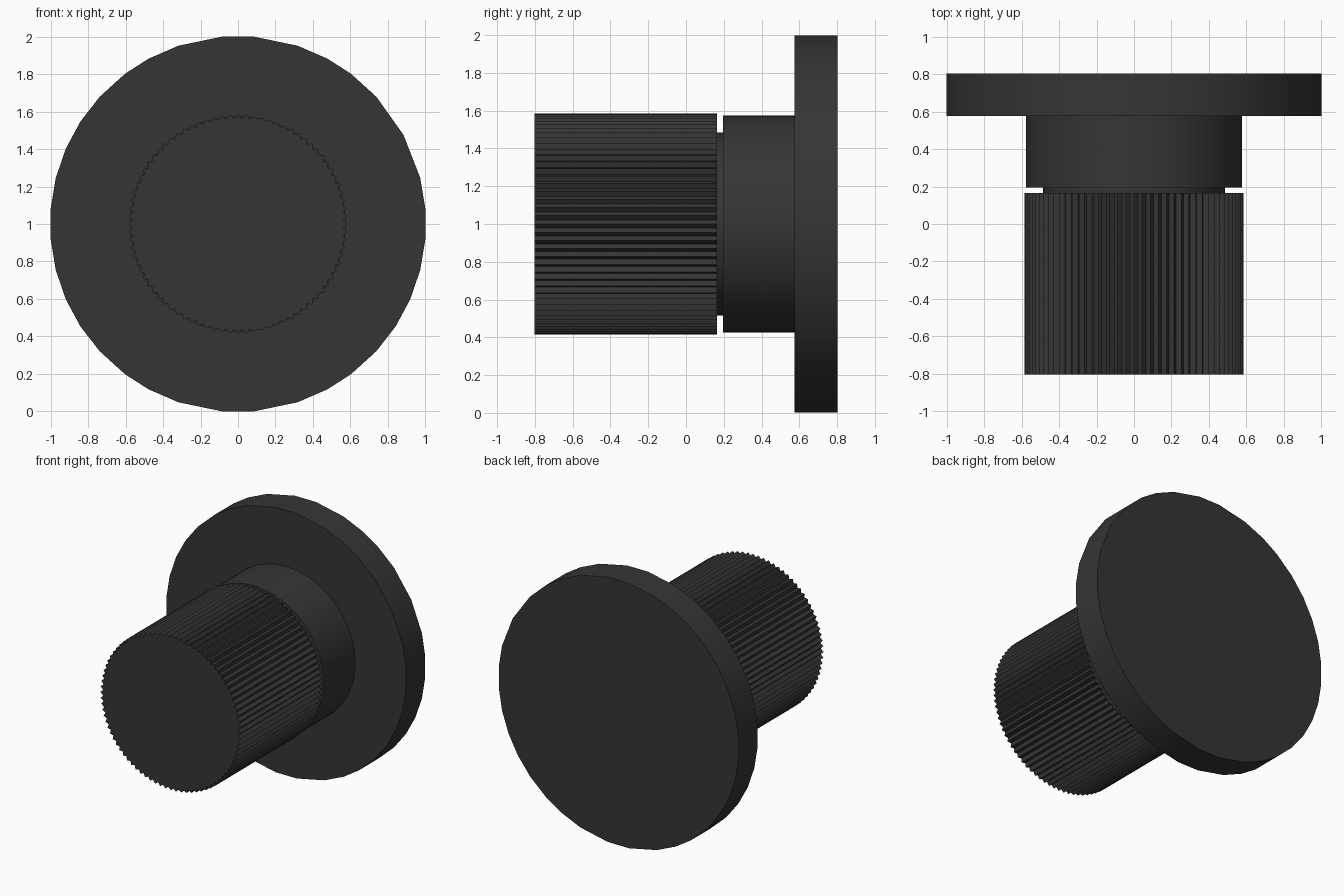
import bpy, bmesh, math

cube = bpy.data.objects.get("Cube")
if cube:
    bpy.data.objects.remove(cube, do_unlink=True)

# Single dark material
mat = bpy.data.materials.new("charcoal")
mat.use_nodes = True
colour = (0.036, 0.036, 0.036, 1)
mat.diffuse_color = colour
bsdf = mat.node_tree.nodes["Principled BSDF"]
bsdf.inputs["Base Color"].default_value = colour
bsdf.inputs["Roughness"].default_value = 0.6

AXIS_Z = 1.0


def prism(name, outline, y0, y1, smooth=True):
    """Extrude a polar outline [(angle in degrees, radius)] along y."""
    bm = bmesh.new()
    verts = [bm.verts.new((r * math.cos(math.radians(a)), y0,
                           AXIS_Z + r * math.sin(math.radians(a))))
             for a, r in outline]
    cap = bm.faces.new(verts)
    ext = bmesh.ops.extrude_face_region(bm, geom=[cap], use_keep_orig=True)
    moved = [g for g in ext["geom"] if isinstance(g, bmesh.types.BMVert)]
    bmesh.ops.translate(bm, verts=moved, vec=(0, y1 - y0, 0))
    bmesh.ops.recalc_face_normals(bm, faces=bm.faces)
    mesh = bpy.data.meshes.new(name)
    bm.to_mesh(mesh)
    bm.free()
    mesh.materials.append(mat)
    obj = bpy.data.objects.new(name, mesh)
    bpy.context.collection.objects.link(obj)
    if smooth:
        bpy.ops.object.select_all(action="DESELECT")
        obj.select_set(True)
        bpy.context.view_layer.objects.active = obj
        bpy.ops.object.shade_smooth_by_angle(angle=math.radians(35))
    return obj


def circle(radius, sides):
    return [(360 * i / sides, radius) for i in range(sides)]


# Wide flange with slightly uneven facets, coarser at the upper right
quarter = [4.7, 14.2, 23.7, 33, 42.6, 53, 61.5, 71.5, 85]
coarse = [4.7, 14.2, 28.3, 42.6, 53, 61.5, 71.5, 85]
angles = (coarse + [180 - a for a in reversed(quarter)]
          + [180 + a for a in quarter] + [360 - a for a in reversed(quarter)])
prism("flange", [(a, 1.003) for a in angles], 0.575, 0.803)

# Round collar and the narrow neck behind the knob
prism("collar", circle(0.575, 64), 0.195, 0.58)
prism("neck", circle(0.485, 64), 0.16, 0.20)

# Knurled knob with fine pointed ridges
TEETH = 84
ridges = [(180 * i / TEETH, 0.585 if i % 2 == 0 else 0.563)
          for i in range(2 * TEETH)]
prism("knurled_knob", ridges, -0.803, 0.165, smooth=False)
